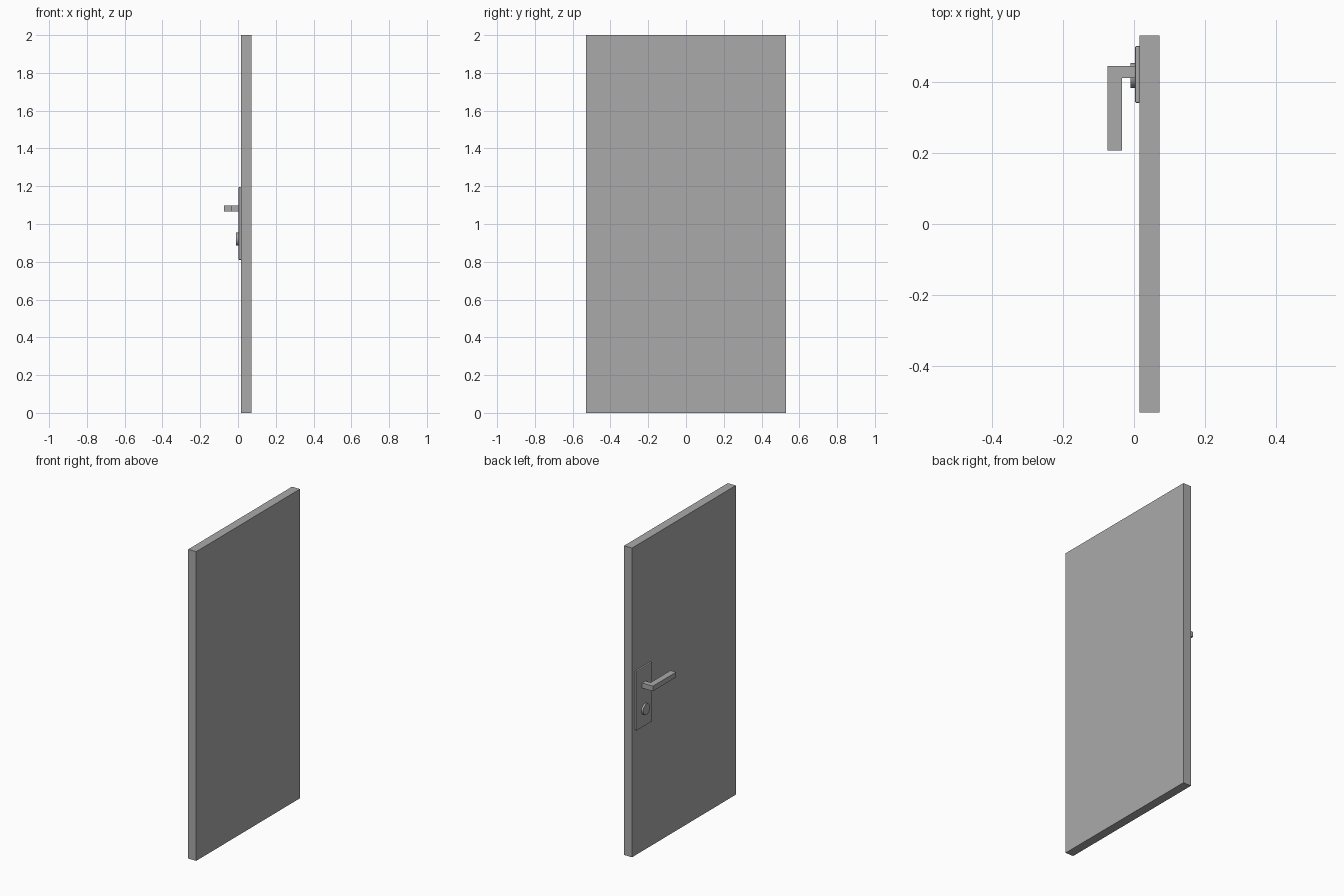
import bpy, bmesh
from mathutils import Matrix, Vector

cube = bpy.data.objects.get("Cube")
if cube:
    bpy.data.objects.remove(cube, do_unlink=True)

# Single plain grey for the door and its fittings
grey = bpy.data.materials.new("plain grey")
grey.use_nodes = True
colour = (0.4, 0.4, 0.4, 1)
grey.diffuse_color = colour
grey.node_tree.nodes["Principled BSDF"].inputs["Base Color"].default_value = colour


def finish(name, bm):
    bmesh.ops.recalc_face_normals(bm, faces=bm.faces)
    mesh = bpy.data.meshes.new(name)
    bm.to_mesh(mesh)
    bm.free()
    mesh.materials.append(grey)
    obj = bpy.data.objects.new(name, mesh)
    bpy.context.collection.objects.link(obj)
    return obj


def box(name, low, high):
    low, high = Vector(low), Vector(high)
    bm = bmesh.new()
    bmesh.ops.create_cube(bm, size=1, matrix=Matrix.Translation((low + high) / 2)
                          @ Matrix.Diagonal((high - low).to_4d()))
    return finish(name, bm)


def prism(name, outline, bottom, top):
    bm = bmesh.new()
    face = bm.faces.new([bm.verts.new((x, y, bottom)) for x, y in outline])
    side = bmesh.ops.extrude_face_region(bm, geom=[face])["geom"]
    verts = [v for v in side if isinstance(v, bmesh.types.BMVert)]
    bmesh.ops.translate(bm, verts=verts, vec=(0, 0, top - bottom))
    return finish(name, bm)


# Door slab
box("door_panel", (0.015, -0.53, 0), (0.072, 0.53, 2))

# Backing plate with softened outer edges
plate = box("handle_plate", (0.003, 0.34, 0.81), (0.017, 0.5, 1.195))
bevel = plate.modifiers.new("soft edge", "BEVEL")
bevel.width = 0.004
bevel.segments = 2

# L-shaped lever handle
prism("lever_handle", [(0.005, 0.444), (-0.074, 0.444), (-0.074, 0.206),
                       (-0.034, 0.206), (-0.034, 0.41), (0.005, 0.41)], 1.065, 1.098)

# Round lock below the lever
bm = bmesh.new()
bmesh.ops.create_cone(bm, cap_ends=True, segments=32, radius1=0.035, radius2=0.035, depth=0.015,
                      matrix=Matrix.Translation((-0.0025, 0.417, 0.92)) @ Matrix.Rotation(1.5708, 4, "Y"))
lock = finish("lock_cylinder", bm)
bpy.context.view_layer.objects.active = lock
lock.select_set(True)
bpy.ops.object.shade_smooth_by_angle()
